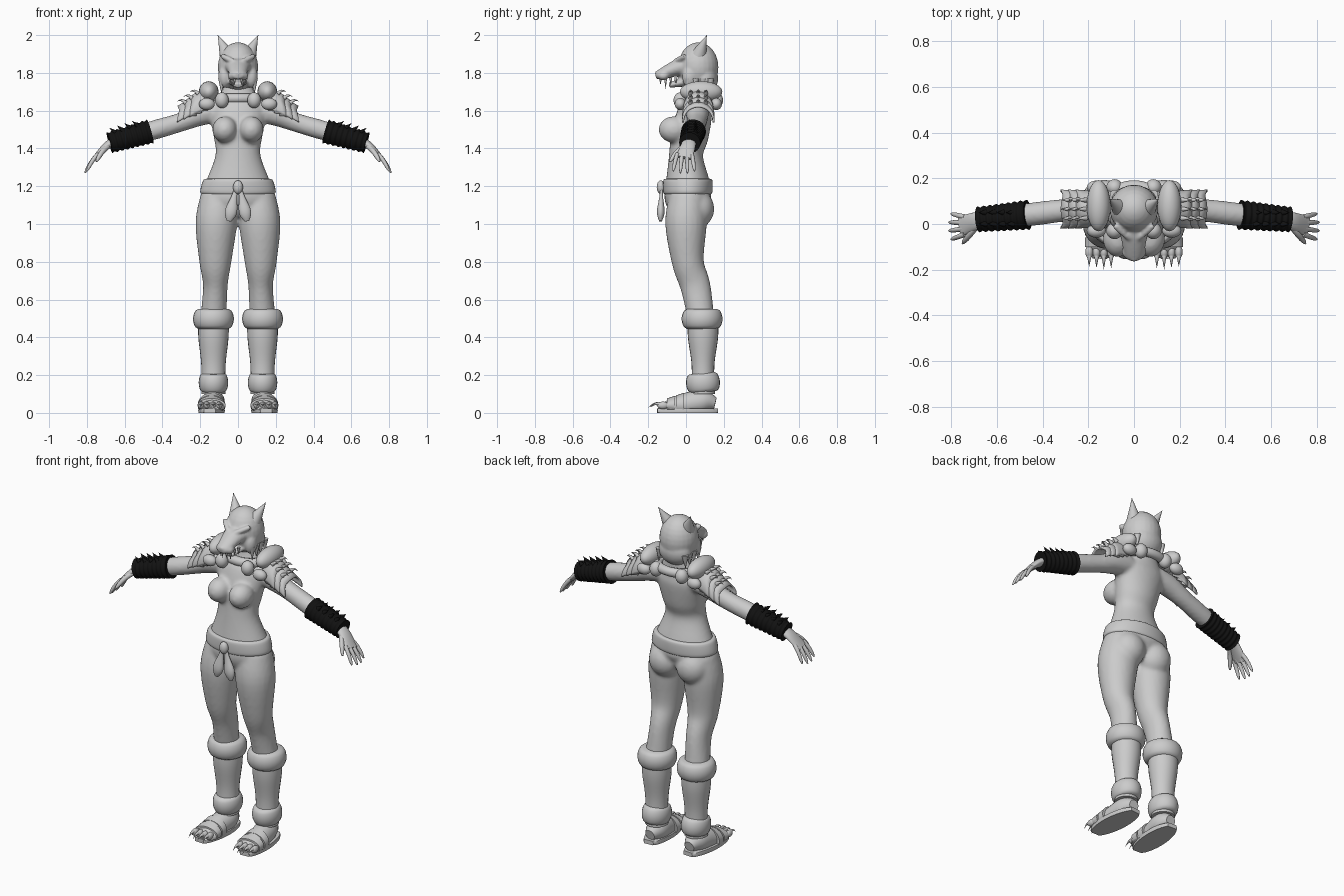
import bpy, bmesh
from math import sin, cos, pi, radians
from mathutils import Vector, Matrix

cube = bpy.data.objects.get("Cube")
if cube:
    bpy.data.objects.remove(cube)

X, Y, Z = Matrix.Identity(3)
BOTH_SIDES = (1, -1)


def material(name, value):
    mat = bpy.data.materials.new(name)
    mat.use_nodes = True
    color = (value, value, value, 1)
    mat.diffuse_color = color
    mat.node_tree.nodes["Principled BSDF"].inputs["Base Color"].default_value = color
    return mat


PALE_GREY = material("pale_grey", .6)
SOFT_BLACK = material("soft_black", .006)


def loft(bm, rings, ref=Y, side=1, sides=24, steps=5, low=-1, high=3):
    """Smooth tube through rings of (x, y, z, radius across ref, optional radius along ref)."""
    points = [Vector((ring[0] * side, *ring[1:4], ring[-1])) for ring in rings]
    last = len(points) - 1
    path = []
    for i in range(last):
        a, b, c, d = points[max(i - 1, 0)], points[i], points[i + 1], points[min(i + 2, last)]
        for k in range(steps):
            t = k / steps
            path.append(b + (c - a) * (t / 2) + (a * 2 - b * 5 + c * 4 - d) * (t * t / 2)
                        + (b * 3 - a - c * 3 + d) * (t ** 3 / 2))
    path.append(points[-1])
    loops = []
    for i, point in enumerate(path):
        before, after = path[max(i - 1, 0)], path[min(i + 1, len(path) - 1)]
        tangent = (Vector(after[:3]) - Vector(before[:3])).normalized()
        along = (ref - tangent * tangent.dot(ref)).normalized()
        across = along.cross(tangent)
        loop = []
        for k in range(sides):
            angle = 2 * pi * k / sides
            co = (Vector(point[:3]) + across * (max(point[3], .001) * cos(angle))
                  + along * (max(point[4], .001) * sin(angle)))
            co.z = min(max(co.z, low), high)
            loop.append(bm.verts.new(co))
        loops.append(loop)
    for one, two in zip(loops, loops[1:]):
        for k in range(sides):
            n = (k + 1) % sides
            bm.faces.new((one[k], one[n], two[n], two[k]))
    bm.faces.new(loops[0])
    bm.faces.new(loops[-1])


# Radius rules along a straight tube
def taper(t):
    return 1 - t


def roll(t):
    return .75 + .25 * abs(sin(pi * t)) ** .5


def dome(t):
    return abs(sin(pi * (.04 + .92 * t))) ** .4


def finger_shape(t):
    return 1 - .2 * t - .5 * t ** 8


def drop_shape(t):
    return .35 + .65 * sin(pi * t * t)


def ridges(t):
    return .95 - .14 * t + .05 * cos(16 * pi * t)


def tube(bm, start, end, radius, shape, ref=Y, wide=1, bend=0, count=12, **options):
    """Tube from start to end whose radius follows a shape rule."""
    rings = []
    for k in range(count + 1):
        t = k / count
        spot = Vector(start).lerp(Vector(end), t) + Z * (bend * sin(pi * t))
        rings.append((*spot, radius * shape(t), radius * shape(t) * wide))
    loft(bm, rings, ref, steps=1, **options)


def ball(bm, center, radii, side=1):
    spot = Matrix.Translation((center[0] * side, center[1], center[2]))
    bmesh.ops.create_uvsphere(bm, u_segments=24, v_segments=14, radius=1,
                              matrix=spot @ Matrix.Diagonal((*radii, 1)))


def finish(bm, name, mat=PALE_GREY, mirror=False, voxel=0, thickness=0):
    bmesh.ops.recalc_face_normals(bm, faces=bm.faces)
    for face in bm.faces:
        face.smooth = True
    for edge in bm.edges:
        edge.smooth = edge.calc_face_angle(0) < radians(45)
    mesh = bpy.data.meshes.new(name)
    bm.to_mesh(mesh)
    bm.free()
    mesh.materials.append(mat)
    obj = bpy.data.objects.new(name, mesh)
    bpy.context.scene.collection.objects.link(obj)
    if thickness:
        obj.modifiers.new("thickness", "SOLIDIFY").thickness = thickness
    if mirror:
        obj.modifiers.new("mirror", "MIRROR").use_mirror_merge = False
    if voxel:
        blend = obj.modifiers.new("blend", "REMESH")
        blend.mode, blend.voxel_size, blend.use_smooth_shade = "VOXEL", voxel, True
        soften = obj.modifiers.new("soften", "SMOOTH")
        soften.factor, soften.iterations = .5, 4


# Body: torso, limbs and soft forms blended into one skin
body = bmesh.new()
torso = [(1.05, .02, .15, .08), (1.12, .01, .2, .12), (1.2, .01, .18, .12), (1.36, 0, .12, .09),
         (1.47, .02, .13, .1), (1.6, .05, .15, .09), (1.67, .07, .1, .06), (1.8, .08, .05, .05)]
loft(body, [(0, y, z, width, depth) for z, y, width, depth in torso], sides=36)
for side in BOTH_SIDES:
    loft(body, [(.1, .01, 1.14, .1), (.115, 0, 1, .11), (.12, .01, .8, .085),
                (.12, .05, .67, .065, .08), (.13, .08, .5, .07)], side=side)
    loft(body, [(.1, .06, 1.6, .06), (.2, .06, 1.58, .06), (.3, .06, 1.54, .05),
                (.47, .04, 1.49, .05), (.68, .02, 1.43, .03)], side=side)
    ball(body, (.07, -.065, 1.5), (.066, .08, .07), side)
    ball(body, (.09, .06, 1.08), (.095, .09, .1), side)
finish(body, "body", voxel=.011)

# Hands with four fingers and a thumb
hands = bmesh.new()
loft(hands, [(.65, .02, 1.44, .025, .035), (.7, .01, 1.41, .02, .04), (.76, -.01, 1.35, .01, .045)])
for k in range(4):
    y = .03 - .025 * k
    reach = .01 * (k in (1, 2))
    tube(hands, (.74, y, 1.37), (.8 + reach, y * 1.5, 1.28 - reach), .012, finger_shape,
         bend=.01, sides=12)
tube(hands, (.69, -.01, 1.41), (.75, -.085, 1.33), .015, finger_shape, X, bend=.01, sides=12)
finish(hands, "hands", mirror=True)

# Wrapped bracers: a sleeve of ridges with small tufts on top
bracers = bmesh.new()
tube(bracers, (.465, .04, 1.49), (.68, .02, 1.43), .066, ridges, count=64)
for k in range(4):
    x, z = .53 + .04 * k, 1.52 - .012 * k
    for y in (0, .05):
        tube(bracers, (x, y, z), (x + .03, y, z + .025), .014, taper, sides=8)
finish(bracers, "bracers", SOFT_BLACK, mirror=True)

# Beast head: skull, mane, muzzle, jaw, nose, brows and cheeks
head = bmesh.new()
ball(head, (0, .065, 1.83), (.107, .107, .132))
ball(head, (0, .1, 1.77), (.1, .07, .085))
loft(head, [(0, .03, 1.84, .06, .085), (0, -.05, 1.825, .044, .06),
            (0, -.14, 1.79, .026, .04), (0, -.16, 1.787, .012, .02)], X)
loft(head, [(0, .03, 1.76, .03, .06), (0, -.09, 1.735, .014, .03)], X)
ball(head, (0, -.15, 1.797), (.02, .016, .014))
for side in BOTH_SIDES:
    tube(head, (.015, -.065, 1.855), (.085, -.005, 1.89), .015, roll, side=side)
    ball(head, (.028, -.12, 1.785), (.026, .03, .024), side)
    ball(head, (.07, .02, 1.78), (.035, .04, .06), side)
finish(head, "beast_head", voxel=.007)

# Ears, fangs and pointed cheek locks
ears, fangs, locks = bmesh.new(), bmesh.new(), bmesh.new()
tube(ears, (.06, .07, 1.9), (.107, .11, 2), .04, taper)
for k in range(4):
    x, y = .018 + .008 * k, -.135 + .027 * k
    tube(fangs, (x, y, 1.775), (x, y, 1.715 if k == 1 else 1.735), .009, taper, sides=10)
    y = .01 + .04 * k
    tube(locks, (.085, y, 1.77), (.088, y, 1.69), .02, taper, sides=10)
finish(ears, "ears", mirror=True)
finish(fangs, "fangs", mirror=True)
finish(locks, "cheek_locks", mirror=True)

# Collar roll around the neck, shoulder pads and their padded lobes
collar, pads = bmesh.new(), bmesh.new()
turns = [2 * pi * k / 48 for k in range(49)]
loft(collar, [(.115 * cos(a), .08 + .085 * sin(a), 1.665, .026) for a in turns], Z, sides=12, steps=1)
ball(pads, (.155, .08, 1.7), (.052, .112, .056))
for y in (-.03, .16):
    ball(pads, (.085, y, 1.655), (.036, .036, .042))
    ball(pads, (.165, y, 1.635), (.042, .03, .032))
finish(collar, "collar")
finish(pads, "shoulder_pads", mirror=True)

# Layered shoulder plates arched over the upper arms, with claw studs
plates, studs = bmesh.new(), bmesh.new()
for k in range(3):
    start, end = .16 + .03 * k, .255 + .033 * k
    base, rise = 1.61 - .015 * k, .1 - .01 * k
    rows = []
    for j in range(5):
        t = j / 4
        row = []
        for i in range(25):
            angle = radians(-95 + 190 * i / 24)
            scallop = .9 + .1 * abs(cos(2 * angle))
            row.append(plates.verts.new((start + (end - start) * t * scallop,
                                         .065 + (.078 + .008 * t) * sin(angle),
                                         base - .035 * t * t + rise * cos(angle))))
        rows.append(row)
    for one, two in zip(rows, rows[1:]):
        for i in range(24):
            plates.faces.new((one[i], one[i + 1], two[i + 1], two[i]))
    for y in (.025, .065, .105):
        z = base + rise - .02
        tube(studs, (end - .045, y, z), (end, y, z + .01), .012, taper, bend=.01, sides=10)
finish(plates, "shoulder_plates", mirror=True, thickness=.01)
finish(studs, "plate_studs", mirror=True)

# Belt with knot and two hanging tassels
belt, knot, tassels = bmesh.new(), bmesh.new(), bmesh.new()
loft(belt, [(0, .01, 1.155, .18, .12), (0, .01, 1.17, .2, .13),
            (0, .01, 1.23, .185, .13), (0, .01, 1.24, .165, .115)], sides=40)
ball(knot, (0, -.133, 1.195), (.026, .022, .036))
tube(tassels, (.01, -.13, 1.19), (.048, -.135, 1.015), .02, drop_shape, X, wide=1.6)
finish(belt, "belt")
finish(knot, "belt_knot")
finish(tassels, "tassels", mirror=True)

# Boots with rolled cuffs at knee and ankle
shafts, cuffs = bmesh.new(), bmesh.new()
loft(shafts, [(.13, .09, .5, .08), (.13, .09, .4, .08), (.13, .09, .25, .064, .06), (.13, .09, .1, .064)])
tube(cuffs, (.13, .085, .55), (.13, .085, .445), .108, roll)
tube(cuffs, (.13, .085, .21), (.13, .095, .11), .078, roll, wide=1.15)
finish(shafts, "boot_shafts", mirror=True)
finish(cuffs, "boot_cuffs", mirror=True)

# Feet, straps, soles, toes and claws
feet, straps, soles, toes = bmesh.new(), bmesh.new(), bmesh.new(), bmesh.new()
loft(feet, [(.13, .155, .05, .03), (.13, .09, .06, .06), (.14, -.02, .04, .06),
            (.14, -.09, .03, .04, .07), (.15, -.14, .02, .01, .04)], X, low=.015)
for front in (-.05, -.1):
    loft(straps, [(.14, y, .04, .07 + y / 3, .074) for y in (front + .04, front)], X, low=.01)
tube(soles, (.13, .168, .01), (.15, -.152, .01), .07, dome, X, count=24, low=0, high=.024)
for k in range(4):
    x = .1 + .032 * k
    ball(toes, (x, -.122, .04), (.017, .03, .02))
    tube(toes, (x, -.135, .045), (x, -.198 + .006 * abs(k - 1), .03), .012, taper, X, bend=.01, sides=10)
finish(feet, "feet", mirror=True)
finish(straps, "foot_straps", mirror=True)
finish(soles, "soles", mirror=True)
finish(toes, "toes_and_claws", mirror=True)
